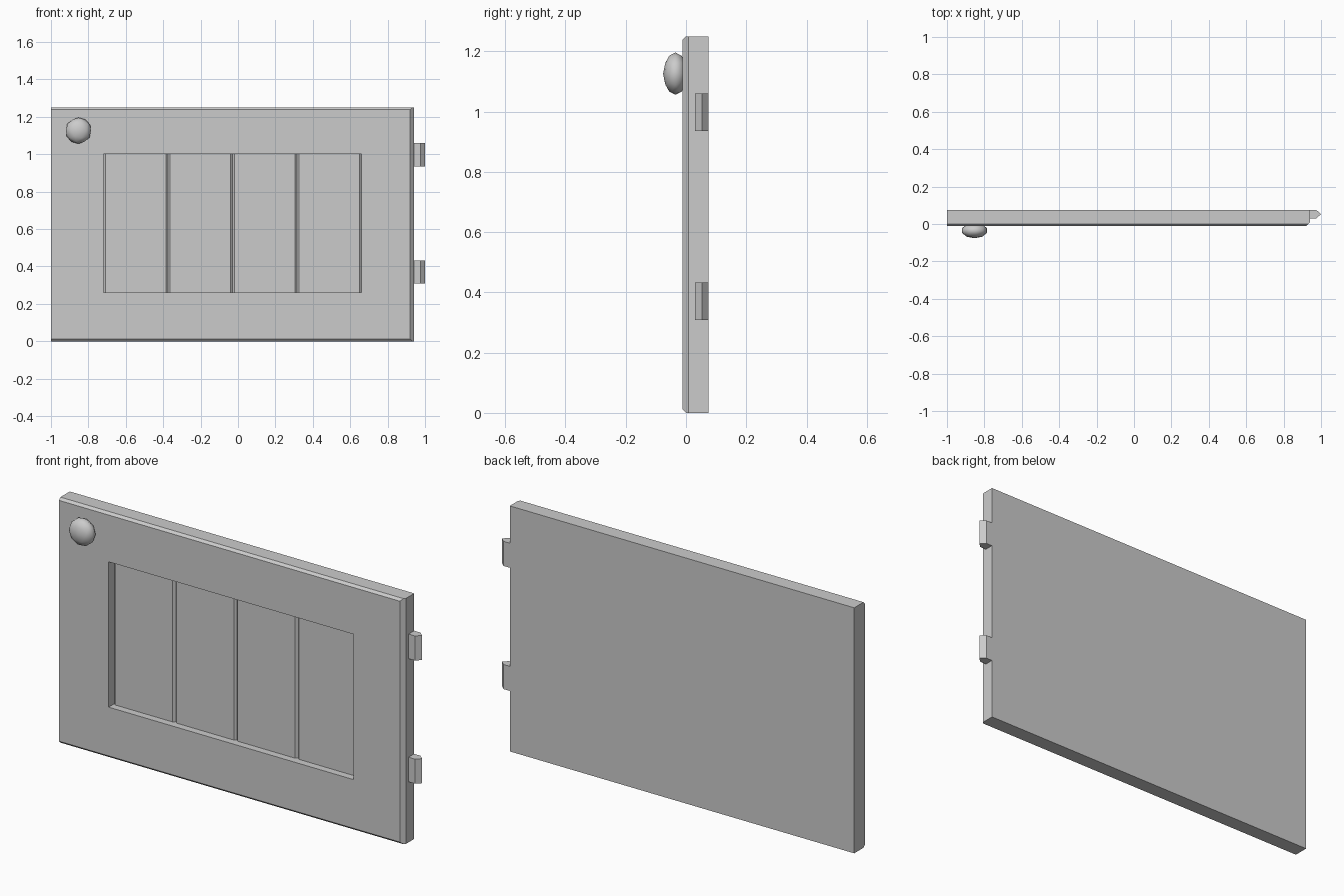
import bpy, bmesh
from mathutils import Vector, Matrix

if "Cube" in bpy.data.objects:
    bpy.data.objects.remove(bpy.data.objects["Cube"])


def add_object(name, bm):
    bmesh.ops.recalc_face_normals(bm, faces=bm.faces)
    mesh = bpy.data.meshes.new(name)
    bm.to_mesh(mesh)
    bm.free()
    obj = bpy.data.objects.new(name, mesh)
    bpy.context.collection.objects.link(obj)
    return obj


def box_bmesh(lo, hi):
    lo, hi = Vector(lo), Vector(hi)
    bm = bmesh.new()
    size = Matrix.Diagonal((*(hi - lo), 1))
    bmesh.ops.create_cube(bm, size=1, matrix=Matrix.Translation((lo + hi) / 2) @ size)
    return bm


def prism(name, outline, z0, z1):
    """Extrude an xy outline upward from z0 to z1."""
    bm = bmesh.new()
    face = bm.faces.new([bm.verts.new((x, y, z0)) for x, y in outline])
    ext = bmesh.ops.extrude_face_region(bm, geom=[face])
    top = [v for v in ext["geom"] if isinstance(v, bmesh.types.BMVert)]
    bmesh.ops.translate(bm, verts=top, vec=(0, 0, z1 - z0))
    return add_object(name, bm)


FRONT, BACK = -0.012, 0.075
LEFT, RIGHT, TOP = -1.0, 0.94, 1.25

# Door slab with chamfered right, top and bottom front edges
bm = box_bmesh((LEFT, FRONT, 0), (RIGHT, BACK, TOP))
for point, normal in (((RIGHT - 0.02, FRONT, 0), (1, -1, 0)),
                      ((0, FRONT, TOP - 0.012), (0, -1, 1)),
                      ((0, FRONT, 0.012), (0, -1, -1))):
    cut = bmesh.ops.bisect_plane(bm, geom=bm.verts[:] + bm.edges[:] + bm.faces[:],
                                 plane_co=point, plane_no=normal, clear_outer=True)
    rim = [e for e in cut["geom_cut"] if isinstance(e, bmesh.types.BMEdge)]
    bmesh.ops.contextual_create(bm, geom=rim)
door = add_object("door_slab", bm)

# Rectangular recess
X0, X1, Z0, Z1, FLOOR = -0.72, 0.66, 0.26, 1.0, 0.05
cutter = add_object("recess_cutter", box_bmesh((X0, -0.2, Z0), (X1, FLOOR, Z1)))
cutter.hide_render = True
cutter.hide_set(True)
mod = door.modifiers.new("recess", "BOOLEAN")
mod.operation = "DIFFERENCE"
mod.solver = "EXACT"
mod.object = cutter

# Four planks in the recess, chamfers meeting in V grooves
count, face_y, c = 4, 0.025, 0.011
width = (X1 - X0) / count
for i in range(count):
    a = X0 + i * width
    b = a + width
    prism(f"plank_{i + 1}", [(a, FLOOR + 0.005), (a, face_y + c), (a + c, face_y),
                             (b - c, face_y), (b, face_y + c), (b, FLOOR + 0.005)], Z0, Z1)

# Hinge knuckles with a pointed outer side
for name, z in (("lower_hinge", 0.308), ("upper_hinge", 0.935)):
    prism(name, [(0.93, 0.03), (0.975, 0.03), (1.0, 0.053), (0.975, BACK), (0.93, BACK)],
          z, z + 0.125)

# Flattened round knob
bm = bmesh.new()
bmesh.ops.create_icosphere(bm, subdivisions=2, radius=1,
                           matrix=Matrix.Translation((-0.853, -0.035, 1.126))
                           @ Matrix.Diagonal((0.07, 0.041, 0.07, 1)))
for f in bm.faces:
    f.smooth = True
add_object("knob", bm)
